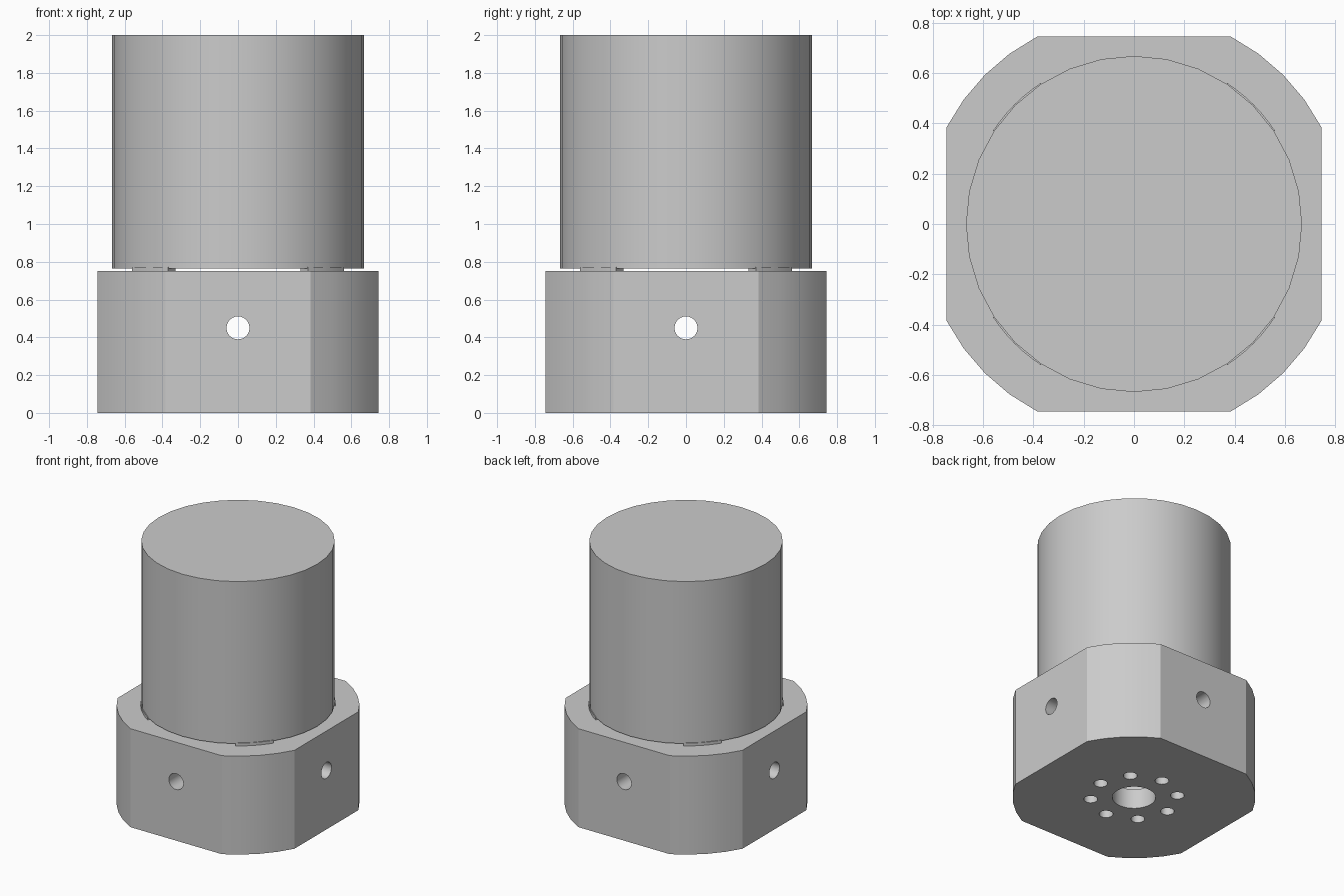
import bpy, bmesh
from math import sin, cos, pi, radians, hypot, atan2

if "Cube" in bpy.data.objects:
    bpy.data.objects.remove(bpy.data.objects["Cube"])

grey = bpy.data.materials.new("plain_grey")
grey.use_nodes = True
grey.diffuse_color = (0.6, 0.6, 0.6, 1)
grey.node_tree.nodes["Principled BSDF"].inputs["Base Color"].default_value = (0.6, 0.6, 0.6, 1)


def prism(name, outline, z0, z1):
    """Extrude a counter-clockwise outline from z0 to z1."""
    bm = bmesh.new()
    face = bm.faces.new([bm.verts.new((x, y, z0)) for x, y in outline])
    top = bmesh.ops.extrude_face_region(bm, geom=[face])["geom"]
    for v in top:
        if isinstance(v, bmesh.types.BMVert):
            v.co.z = z1
    bmesh.ops.recalc_face_normals(bm, faces=bm.faces)
    mesh = bpy.data.meshes.new(name)
    bm.to_mesh(mesh)
    bm.free()
    mesh.materials.append(grey)
    ob = bpy.data.objects.new(name, mesh)
    bpy.context.collection.objects.link(ob)
    return ob


def arc(r, a0, a1, n):
    return [(r * cos(a0 + (a1 - a0) * i / n), r * sin(a0 + (a1 - a0) * i / n)) for i in range(n + 1)]


def circle(r, n, cx=0, cy=0):
    return [(cx + x, cy + y) for x, y in arc(r, 0, 2 * pi, n)[:-1]]


def select_only(ob):
    bpy.ops.object.select_all(action='DESELECT')
    ob.select_set(True)
    bpy.context.view_layer.objects.active = ob


def cut(target, cutter):
    mod = target.modifiers.new("cut", 'BOOLEAN')
    mod.operation, mod.solver, mod.object = 'DIFFERENCE', 'EXACT', cutter
    select_only(target)
    bpy.ops.object.modifier_apply(modifier=mod.name)
    bpy.data.objects.remove(cutter)


def smooth(ob):
    select_only(ob)
    bpy.ops.object.shade_smooth_by_angle(angle=radians(30))


# Square base with rounded corners
half, corner = 0.745, 0.385
r, a = hypot(half, corner), atan2(corner, half)
outline = []
for k in range(4):
    outline += arc(r, a + k * pi / 2, pi / 2 - a + k * pi / 2, 4)
base = prism("base", outline, 0, 0.75)

# Hollow, shaft hole and bolt circle
cut(base, prism("hollow_cutter", circle(0.6, 32), 0.15, 0.9))
cut(base, prism("shaft_cutter", circle(0.15, 32), -0.1, 0.3))
for k in range(8):
    t = k * pi / 4
    cut(base, prism("bolt_cutter", circle(0.048, 20, 0.3 * cos(t), 0.3 * sin(t)), -0.1, 0.3))

# Screw holes through the four side walls
for axis in range(2):
    drill = prism("screw_cutter", circle(0.061, 24), -1, 1)
    drill.location.z = 0.45
    drill.rotation_euler[axis] = pi / 2
    cut(base, drill)
smooth(base)

# Four lugs that hold the body clear of the base
for k, name in enumerate(("back_left", "back_right", "front_right", "front_left")):
    a0, a1 = radians(33.5 + 90 * k), radians(56.5 + 90 * k)
    ring = arc(0.672, a0, a1, 6) + arc(0.6, a1, a0, 6)
    smooth(prism("lug_" + name, ring, 0.74, 0.772))

# Cylindrical body
smooth(prism("body", circle(0.668, 32), 0.765, 2.0))
